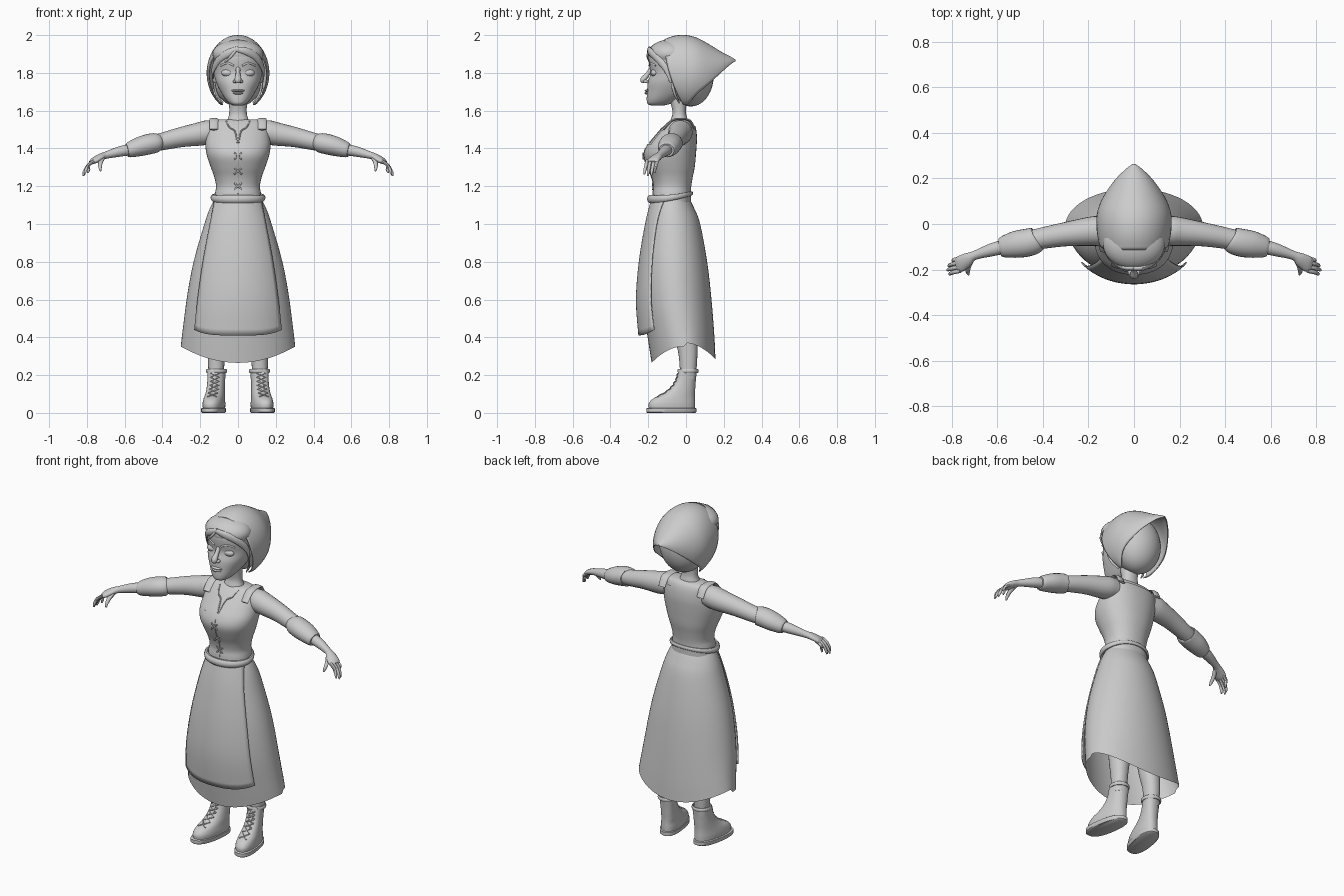
import bpy, bmesh, math
from mathutils import Vector, Matrix

grey = bpy.data.materials.new("plain_grey")
grey.diffuse_color = (0.6, 0.6, 0.6, 1)


def finish(name, bm, mirror=False, thick=0, angle=45):
    bmesh.ops.recalc_face_normals(bm, faces=bm.faces[:])
    me = bpy.data.meshes.new(name)
    bm.to_mesh(me)
    bm.free()
    me.materials.append(grey)
    me.polygons.foreach_set("use_smooth", [True] * len(me.polygons))
    me.set_sharp_from_angle(angle=math.radians(angle))
    ob = bpy.data.objects.new(name, me)
    bpy.context.collection.objects.link(ob)
    if mirror:
        ob.modifiers.new("mirror", 'MIRROR').use_mirror_merge = False
    if thick:
        m = ob.modifiers.new("thickness", 'SOLIDIFY')
        m.thickness, m.offset = thick, -1
    return ob


def smooth(rows, k=4):
    """Catmull-Rom interpolation through rows of numbers."""
    out = []
    for i in range(len(rows) - 1):
        q = [rows[max(i - 1, 0)], rows[i], rows[i + 1], rows[min(i + 2, len(rows) - 1)]]
        for j in range(k):
            t = j / k
            out.append([0.5 * (2 * b + (c - a) * t + (2 * a - 5 * b + 4 * c - d) * t * t
                               + (3 * b - a - 3 * c + d) * t ** 3) for a, b, c, d in zip(*q)])
    return out + [list(rows[-1])]


def skin(rings, closed=True, caps=False):
    """Bridge equal rows of points into a surface."""
    bm = bmesh.new()
    vs = [[bm.verts.new(p) for p in r] for r in rings]
    n = len(vs[0])
    for a, b in zip(vs, vs[1:]):
        for i in range(n if closed else n - 1):
            j = (i + 1) % n
            bm.faces.new((a[i], a[j], b[j], b[i]))
    if caps:
        bm.faces.new(vs[0])
        bm.faces.new(vs[-1])
    return bm


def power(v, e):
    return math.copysign(abs(v) ** e, v)


def loft(rows, n=40, p=2.2, k=4, caps=True, splay=0):
    """Stack of ovals, each row (z, half width, front y, back y, centre x)."""
    rings = []
    for z, w, f, b, cx in smooth([tuple(r) + (0,) * (5 - len(r)) for r in rows], k):
        ring = []
        for i in range(n):
            a = 2 * math.pi * i / n
            y = (f + b) / 2 + (b - f) / 2 * power(math.sin(a), 2 / p)
            ring.append((cx + w * power(math.cos(a), 2 / p) - splay * y, y, z))
        rings.append(ring)
    return skin(rings, True, caps)


def front_y(rows, z, x, p=2.2):
    """Depth of a loft's front surface."""
    r = min(smooth(rows, 10), key=lambda q: abs(q[0] - z))
    e = max(0, 1 - min(1, abs(x / r[1])) ** p) ** (1 / p)
    return (r[2] + r[3]) / 2 - (r[3] - r[2]) / 2 * e


def tube(path, n=16, k=4, up=(0, 0, 1), loop=False):
    """Sweep, each row (x, y, z, sideways radius, upward radius)."""
    rows = path if k == 1 else smooth(path, k)
    pts = [Vector(r[:3]) for r in rows]
    rings, m = [], len(rows)
    for i, r in enumerate(rows):
        a, b = (pts[i - 1], pts[(i + 1) % m]) if loop else (pts[max(i - 1, 0)], pts[min(i + 1, m - 1)])
        t = (b - a).normalized()
        s = t.cross(Vector(up)).normalized()
        u = s.cross(t)
        rings.append([pts[i] + s * r[3] * math.cos(2 * math.pi * j / n)
                      + u * r[4] * math.sin(2 * math.pi * j / n) for j in range(n)])
    if loop:
        rings.append(rings[0])
    bm = skin(rings, True, not loop)
    if loop:
        bmesh.ops.remove_doubles(bm, verts=bm.verts[:], dist=1e-6)
    return bm


def ball(name, c, r, mirror=False, tilt=0):
    bm = bmesh.new()
    mat = Matrix.Translation(c) @ Matrix.Rotation(tilt, 4, 'Y') @ Matrix.Diagonal((*r, 1))
    bmesh.ops.create_uvsphere(bm, u_segments=28, v_segments=18, radius=1, matrix=mat)
    finish(name, bm, mirror)


# Skirt with a hem that lifts at the sides
skirt_rows = [(1.13, .125, -.17, .02), (1.08, .15, -.188, .045), (1.0, .178, -.21, .075),
              (.8, .235, -.235, .112), (.6, .272, -.232, .135), (.4, .293, -.203, .15), (.265, .303, -.182, .156)]
bm = loft(skirt_rows, 56, 2, 4, caps=False)
for v in bm.verts:
    f = max(0, (.6 - v.co.z) / .335) ** 1.5
    side = min(1, abs(v.co.x) / .3) ** 2
    v.co.z += f * (.085 * side + (.02 if v.co.y > 0 else 0))
finish("skirt", bm)

# Apron hugging the front of the skirt: z, half width, skirt width, centre y, front y
rings = []
for z, w, rx, cy, fy in smooth([(1.13, .125, .134, -.075, -.185), (1.0, .15, .187, -.068, -.217),
                                (.8, .187, .243, -.062, -.25), (.6, .215, .28, -.05, -.265),
                                (.44, .232, .297, -.035, -.252)]):
    ring = []
    for i in range(25):
        u = i / 12 - 1
        x = w * u
        drop = .03 * max(0, (.6 - z) / .16) * (1 - u ** 4)
        ring.append((x, cy - (cy - fy) * math.sqrt(1 - (x / rx) ** 2), z - drop))
    rings.append(ring)
finish("apron", skin(rings, closed=False), thick=.006)

# Waistband, thick at the front and slim at the back
band = []
for i in range(40):
    a = 2 * math.pi * i / 40
    back = (1 + math.sin(a)) / 2
    band.append((.134 * math.cos(a), -.08 + .11 * math.sin(a), 1.132 + .03 * back ** 2,
                 .016 - .009 * back, .022 - .011 * back))
finish("waistband", tube(band, 10, 1, loop=True))

# Blouse and laced bodice
torso_rows = [(1.10, .122, -.172, .02), (1.16, .116, -.17, .02), (1.2, .11, -.166, .022),
              (1.25, .12, -.177, .03), (1.3, .138, -.198, .04), (1.36, .158, -.217, .046),
              (1.41, .166, -.205, .05), (1.46, .163, -.168, .052), (1.51, .156, -.125, .046),
              (1.54, .146, -.095, .034), (1.553, .12, -.075, .02)]
finish("blouse", loft(torso_rows))
vest_rows = [(z, w + .006, f - .006, b + .006) for z, w, f, b in torso_rows]
bm = loft(vest_rows, 56, caps=False)
bare = []
for f in bm.faces:
    c = f.calc_center_median()
    if abs(c.x) < .1 and ((c.y < -.02 and c.z > 1.425) or c.z > 1.52):
        bare.append(f)
bmesh.ops.delete(bm, geom=bare, context='FACES')
finish("bodice", bm)
for z in (1.2, 1.28, 1.36):
    for s in (-1, 1):
        pts = [(.02 * q, front_y(vest_rows, z, 0) - .004, z + .017 * q * s, .004, .004) for q in (-1, 0, 1)]
        finish("bodice_lace", tube(pts, 8, 2))
seam = [(0, front_y(vest_rows, z / 100, 0), z / 100, .003, .003) for z in range(116, 143, 3)]
finish("bodice_seam", tube(seam, 6, 2, up=(0, 1, 0)))
notch = [(x, front_y(torso_rows, z, x), z, .004, .004)
         for x, z in ((.062, 1.545), (.045, 1.51), (.016, 1.49), (.003, 1.43))]
finish("neckline_edge", tube(notch, 8, 3, up=(0, 1, 0)), True)
# Shoulder straps
strap = [(.128, -.12, 1.5, .022, .006), (.128, -.075, 1.547, .024, .006),
         (.128, -.025, 1.556, .024, .006), (.128, .02, 1.547, .024, .006), (.128, .048, 1.5, .022, .006)]
finish("shoulder_strap", tube(strap, 10), True)

# Arms
finish("sleeve", tube([(.12, -.025, 1.488, .058, .058), (.16, -.03, 1.485, .065, .064),
                       (.2, -.033, 1.477, .063, .062), (.3, -.045, 1.46, .053, .053),
                       (.4, -.062, 1.437, .047, .046), (.45, -.075, 1.427, .046, .044)], 24), True)
finish("sleeve_cuff", tube([(.424, -.068, 1.431, .044, .042), (.432, -.072, 1.43, .057, .051),
                            (.47, -.082, 1.423, .061, .054), (.52, -.09, 1.41, .059, .051),
                            (.57, -.1, 1.394, .048, .042), (.587, -.103, 1.39, .04, .035)], 24), True)
finish("forearm_and_hand", tube([(.56, -.098, 1.395, .03, .03), (.62, -.112, 1.385, .029, .028),
                                 (.7, -.138, 1.364, .02, .019), (.73, -.155, 1.353, .029, .018),
                                 (.762, -.175, 1.335, .035, .016), (.778, -.181, 1.325, .03, .011)], 18), True)
for dy, tx, tz in ((.027, .795, 1.27), (.01, .815, 1.257), (-.009, .82, 1.254), (-.027, .812, 1.262)):
    y = -.179 + dy
    finish("finger", tube([(.762, y, 1.334, .009, .009), (.792, y - .006, 1.312, .009, .009),
                           (tx - .005, y - .012, tz + .02, .008, .008), (tx, y - .015, tz, .004, .004)], 8, 3), True)
finish("thumb", tube([(.715, -.158, 1.352, .013, .012), (.728, -.188, 1.325, .012, .011),
                      (.73, -.212, 1.298, .009, .009), (.727, -.222, 1.28, .004, .004)], 8, 3), True)

# Neck and head
finish("neck", loft([(1.5, .085, -.1, .025), (1.555, .055, -.08, .008), (1.6, .046, -.072, 0),
                     (1.7, .052, -.1, .01)], 28))
head_rows = [(1.627, .024, -.185, -.12), (1.637, .044, -.204, -.08), (1.66, .066, -.208, -.04),
             (1.7, .092, -.206, .02), (1.75, .116, -.202, .06), (1.8, .128, -.188, .08),
             (1.85, .131, -.196, .09), (1.9, .127, -.195, .085), (1.95, .1, -.16, .06), (1.975, .05, -.1, .02)]
finish("head", loft(head_rows, 44))
finish("nose", tube([(0, -.178, 1.835, .013, .01), (0, -.202, 1.795, .012, .012),
                     (0, -.226, 1.765, .018, .016), (0, -.226, 1.747, .011, .009)], 14, up=(0, 1, 0)))
ball("nostril", (.016, -.212, 1.755), (.011, .014, .009), True)
ball("eyelid", (.054, -.166, 1.8), (.034, .021, .02), True)
ball("upper_lip", (0, -.203, 1.706), (.035, .016, .007))
ball("lower_lip", (0, -.203, 1.693), (.027, .016, .008))
brow = [(x, front_y(head_rows, z, x) - .001, z, .004, .005)
        for x, z in ((.022, 1.838), (.055, 1.852), (.092, 1.838))]
finish("eyebrow", tube(brow, 8), True)

# Hair
ball("back_hair", (0, .025, 1.787), (.138, .122, .165))
ball("front_hair", (0, -.088, 1.9), (.136, .112, .076))
finish("fringe_left", tube([(.0, -.193, 1.93, .01, .012), (-.05, -.188, 1.905, .012, .02),
                            (-.1, -.15, 1.87, .012, .02), (-.13, -.105, 1.82, .008, .016),
                            (-.132, -.08, 1.77, .004, .006)], 12))
finish("fringe_right", tube([(-.02, -.192, 1.925, .01, .012), (.04, -.192, 1.915, .012, .02),
                             (.1, -.155, 1.88, .012, .02), (.132, -.105, 1.82, .008, .016),
                             (.13, -.08, 1.75, .004, .006)], 12))
finish("loose_lock", tube([(-.015, -.198, 1.915, .006, .008), (-.04, -.204, 1.885, .005, .007),
                           (-.07, -.192, 1.855, .002, .003)], 8))
finish("side_lock", tube([(.126, -.075, 1.75, .006, .008), (.115, -.06, 1.69, .006, .008),
                          (.08, -.035, 1.64, .003, .004)], 8), True)

# Kerchief, a hood of arches closing to a rear point: top y, top z, end y, end z, width, sweep
rings = []
for yt, zt, yb, zb, w, phi in smooth([(-.115, 1.978, -.015, 1.63, .154, 148), (-.06, 1.997, 0, 1.63, .162, 146),
                                      (0, 2.0, .02, 1.645, .166, 140), (.06, 1.985, .06, 1.69, .16, 125),
                                      (.12, 1.953, .12, 1.74, .135, 110), (.19, 1.91, .19, 1.805, .087, 100),
                                      (.24, 1.884, .24, 1.848, .038, 95), (.263, 1.87, .263, 1.862, .006, 90)], 3):
    phi = math.radians(phi)
    h = (zt - zb) / (1 - math.cos(phi))
    ring = []
    for i in range(37):
        a = phi * (i / 18 - 1)
        f = (1 - math.cos(a)) / (1 - math.cos(phi))
        ring.append((w * math.sin(a), yt + (yb - yt) * f * f, zt - (zt - zb) * f))
    rings.append(ring)
finish("kerchief", skin(rings, closed=False), thick=.005, angle=60)

# Legs and laced boots, toes turned slightly out
finish("leg", loft([(.18, .04, -.03, .052, .116), (.3, .045, -.038, .06, .114),
                    (.42, .055, -.06, .06, .105), (.7, .065, -.09, .05, .09)], 24), True)
finish("boot_sole", loft([(0, .056, -.205, .05, .118), (.004, .06, -.21, .055, .118),
                          (.024, .06, -.21, .055, .118), (.027, .056, -.205, .05, .118)],
                         36, 2.4, 1, splay=.15), True)
boot_rows = [(.026, .055, -.197, .048, .116), (.05, .056, -.197, .048, .116), (.075, .053, -.175, .047, .116),
             (.1, .05, -.125, .047, .115), (.13, .047, -.085, .049, .115), (.17, .046, -.056, .052, .115),
             (.225, .048, -.04, .058, .115)]
finish("boot", loft(boot_rows, 36, 2.3, splay=.15), True)
rim = [(.115 + .05 * math.cos(a) - .0015, .011 + .05 * math.sin(a), .222, .006, .011)
       for a in (2 * math.pi * i / 28 for i in range(28))]
finish("boot_rim", tube(rim, 10, 1, loop=True), True)
for i in range(6):
    z0, z1 = .085 + .021 * i, .106 + .021 * i
    for s in (-1, 1):
        pts = []
        for q, z in ((-1, z0), (0, (z0 + z1) / 2), (1, z1)):
            y = front_y(boot_rows, z, .024 * q, 2.3) - .002
            pts.append((.115 + .024 * q * s - .15 * y, y, z, .0035, .0035))
        finish("boot_lace", tube(pts, 6, 2), True)
